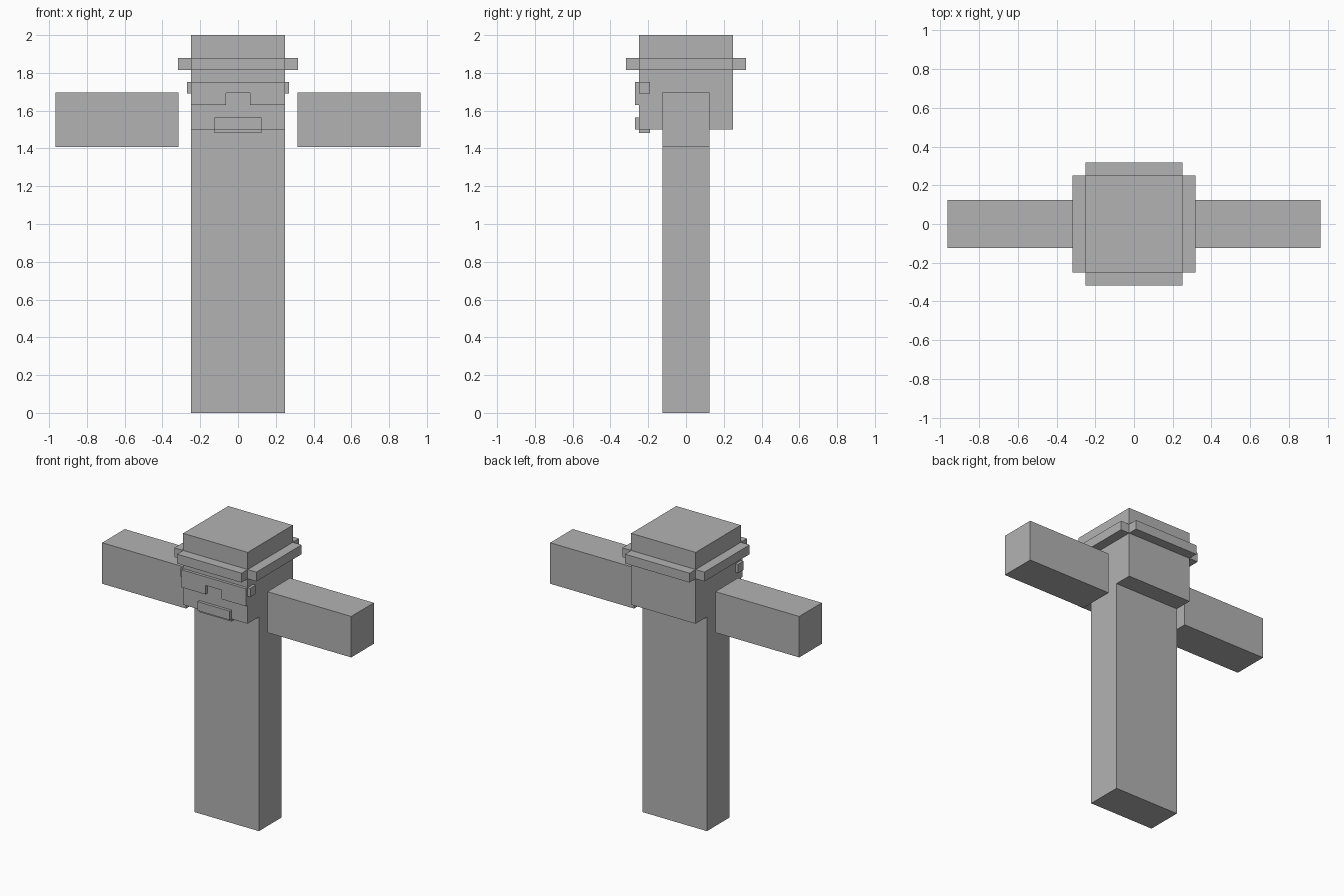
import bpy
import bmesh

if "Cube" in bpy.data.objects:
    bpy.data.objects.remove(bpy.data.objects["Cube"], do_unlink=True)

grey = bpy.data.materials.new("plain grey")
grey.use_nodes = True
colour = (0.45, 0.45, 0.45, 1)
grey.diffuse_color = colour
grey.node_tree.nodes["Principled BSDF"].inputs["Base Color"].default_value = colour


def finish(name, bm):
    mesh = bpy.data.meshes.new(name)
    bmesh.ops.recalc_face_normals(bm, faces=bm.faces)
    bm.to_mesh(mesh)
    bm.free()
    mesh.materials.append(grey)
    obj = bpy.data.objects.new(name, mesh)
    bpy.context.collection.objects.link(obj)
    return obj


def box(name, *spans):
    """Box from its (low, high) span on x, y and z."""
    bm = bmesh.new()
    bmesh.ops.create_cube(bm, size=1)
    for v in bm.verts:
        v.co = [(lo + hi) / 2 + c * (hi - lo) for c, (lo, hi) in zip(v.co, spans)]
    return finish(name, bm)


def pair(name, x, y, z):
    """The same box on both sides of the body."""
    box("left_" + name, x, y, z)
    box("right_" + name, (-x[1], -x[0]), y, z)


HALF, DEPTH, BRIM = 0.25, 0.125, 0.318
full, thick = (-HALF, HALF), (-DEPTH, DEPTH)

# Body, legs and outstretched arms
box("torso", full, thick, (0.755, 1.5))
pair("leg", (0, HALF), thick, (0, 0.755))
pair("arm", (0.315, 0.965), thick, (1.408, 1.695))

# Head and the four bars of the hat brim
box("head", full, full, (1.5, 2))
brim_z = (1.815, 1.88)
pair("brim", (HALF, BRIM), full, brim_z)
box("front_brim", full, (-BRIM, -HALF), brim_z)
box("back_brim", full, (HALF, BRIM), brim_z)

# Eyewear plate with a notch over the nose, and its side tabs
bm = bmesh.new()
outline = [(-0.25, 1.63), (-0.063, 1.63), (-0.063, 1.693), (0.063, 1.693),
           (0.063, 1.63), (0.25, 1.63), (0.25, 1.753), (-0.25, 1.753)]
face = bm.faces.new([bm.verts.new((x, -0.27, z)) for x, z in outline])
new = bmesh.ops.extrude_face_region(bm, geom=[face])["geom"]
bmesh.ops.translate(bm, vec=(0, 0.02, 0),
                    verts=[g for g in new if isinstance(g, bmesh.types.BMVert)])
finish("eyewear", bm)
pair("eyewear_tab", (HALF, 0.27), (-0.25, -0.19), (1.692, 1.753))

# Mouth plate and the lip folded under the chin
mouth_x = (-0.125, 0.125)
box("mouth", mouth_x, (-0.27, -HALF), (1.5, 1.563))
box("chin_lip", mouth_x, (-HALF, -0.19), (1.482, 1.5))
